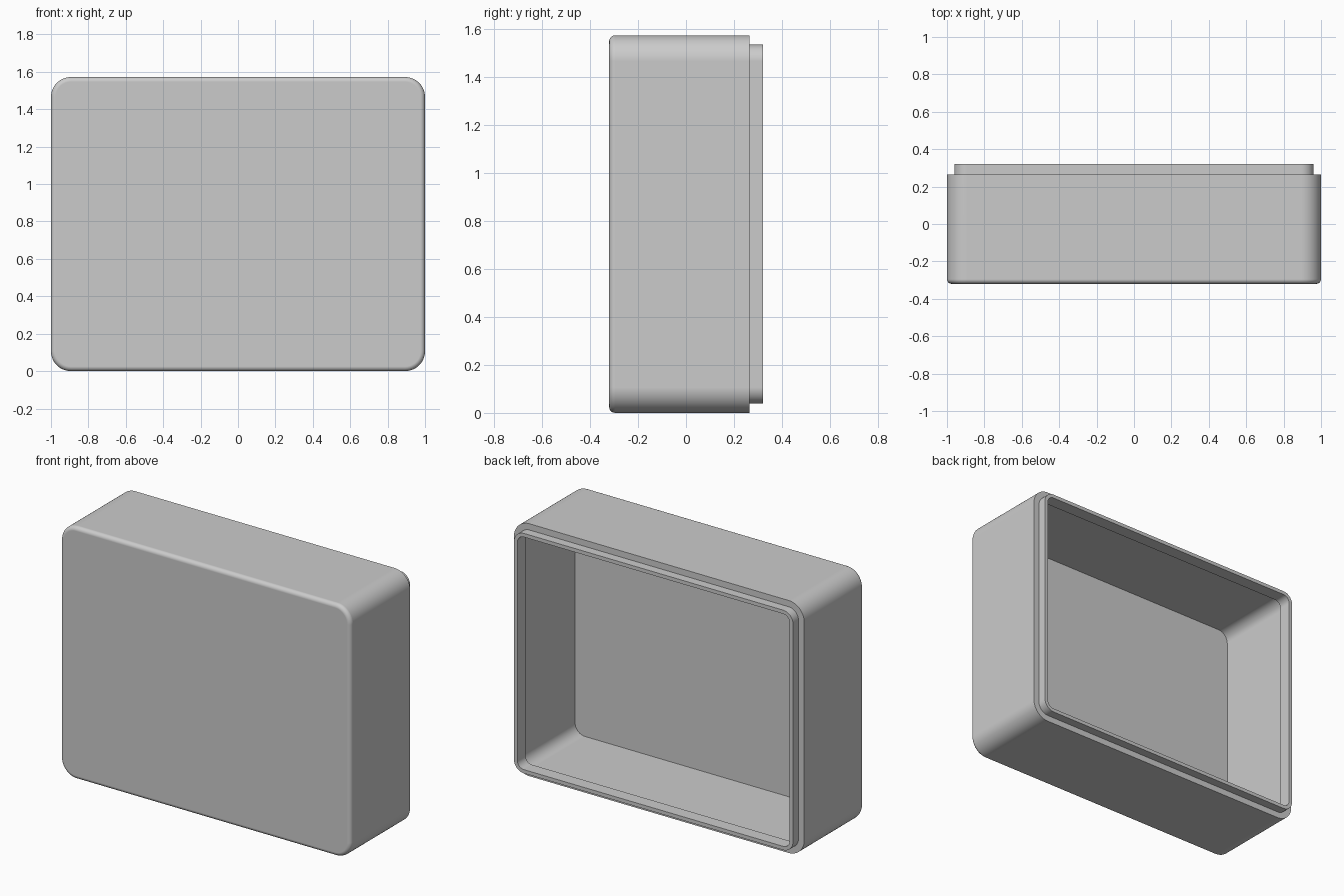
import bpy, bmesh
from math import sin, cos, pi, radians

cube = bpy.data.objects.get("Cube")
if cube:
    bpy.data.objects.remove(cube, do_unlink=True)

HALF_W, HEIGHT = 1.0, 1.572
FRONT, SHOULDER, BACK = -0.32, 0.265, 0.32
CORNER, EDGE = 0.107, 0.025
WALL, LIP_INNER, LIP_END = 0.039, 0.062, 0.24
ARC_STEPS, EDGE_STEPS = 12, 5

grey = bpy.data.materials.new("plain_grey")
grey.use_nodes = True
colour = (0.6, 0.6, 0.6, 1)
grey.diffuse_color = colour
grey.node_tree.nodes["Principled BSDF"].inputs["Base Color"].default_value = colour


def ring(bm, inset, y):
    """Rounded rectangle in the xz plane, inset from the outer outline."""
    radius = CORNER - inset
    cx, cz = HALF_W - CORNER, HEIGHT / 2 - CORNER
    verts = []
    for corner, (sx, sz) in enumerate(((1, 1), (-1, 1), (-1, -1), (1, -1))):
        for i in range(ARC_STEPS + 1):
            a = (corner + i / ARC_STEPS) * pi / 2
            verts.append(bm.verts.new((sx * cx + radius * cos(a), y,
                                       HEIGHT / 2 + sz * cz + radius * sin(a))))
    return verts


# Section through the wall: rounded front edge, shoulder, lip frame, cavity
section = []
for i in range(EDGE_STEPS + 1):
    a = i / EDGE_STEPS * pi / 2
    section.append((EDGE * (1 - sin(a)), FRONT + EDGE * (1 - cos(a))))
section += [
    (0, SHOULDER),
    (WALL, SHOULDER),
    (WALL, BACK),
    (LIP_INNER, BACK),
    (LIP_INNER, LIP_END),
    (WALL, LIP_END),
    (WALL, FRONT + WALL),
]

# Open box, skinned from the front panel round to the cavity floor
bm = bmesh.new()
rings = [ring(bm, *s) for s in section]
for lower, upper in zip(rings, rings[1:]):
    n = len(lower)
    for i in range(n):
        j = (i + 1) % n
        bm.faces.new((lower[i], lower[j], upper[j], upper[i]))
bm.faces.new(rings[0])
bm.faces.new(rings[-1])
bmesh.ops.recalc_face_normals(bm, faces=bm.faces)
mesh = bpy.data.meshes.new("box_shell")
bm.to_mesh(mesh)
bm.free()
mesh.materials.append(grey)

box = bpy.data.objects.new("box_shell", mesh)
bpy.context.collection.objects.link(box)
bpy.ops.object.select_all(action='DESELECT')
box.select_set(True)
bpy.context.view_layer.objects.active = box
bpy.ops.object.shade_smooth_by_angle(angle=radians(30))
flat_panels = box.modifiers.new("flat_panels", 'WEIGHTED_NORMAL')
flat_panels.keep_sharp = True
